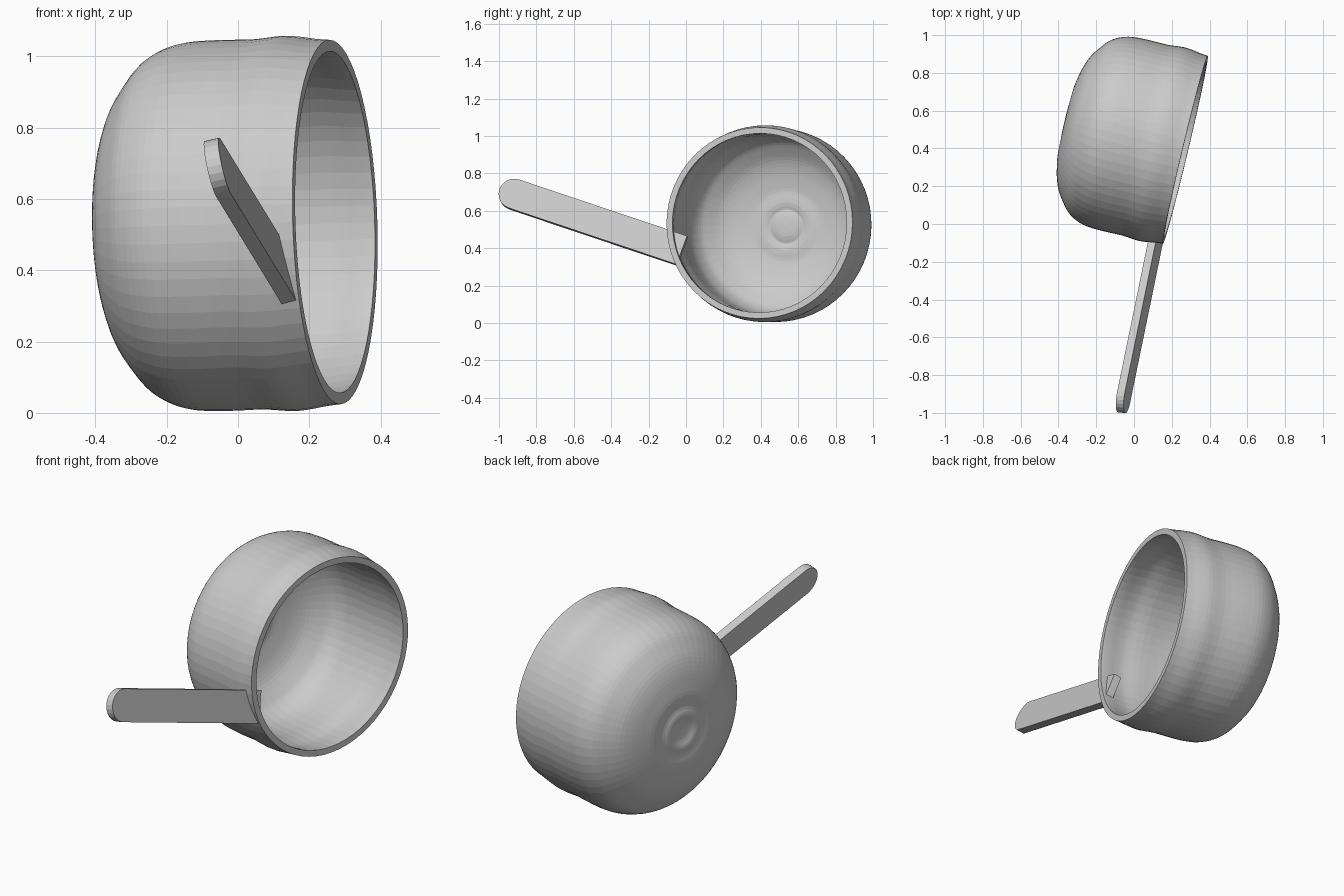
import bpy, bmesh, math
from mathutils import Vector, Matrix

if "Cube" in bpy.data.objects:
    bpy.data.objects.remove(bpy.data.objects["Cube"])

metal = bpy.data.materials.new("light grey metal")
metal.diffuse_color = (0.6, 0.6, 0.6, 1)
metal.use_nodes = True
metal.node_tree.nodes["Principled BSDF"].inputs["Base Color"].default_value = metal.diffuse_color


def frame(origin, z_dir, x_hint):
    """Matrix with local z along z_dir and local x close to x_hint."""
    z = Vector(z_dir).normalized()
    x = Vector(x_hint)
    x = (x - z * x.dot(z)).normalized()
    y = z.cross(x)
    m = Matrix((x, y, z)).transposed().to_4x4()
    m.translation = Vector(origin)
    return m


def finish(bm, name, matrix):
    bmesh.ops.transform(bm, matrix=matrix, verts=bm.verts)
    bmesh.ops.recalc_face_normals(bm, faces=bm.faces)
    mesh = bpy.data.meshes.new(name)
    bm.to_mesh(mesh)
    bm.free()
    mesh.materials.append(metal)
    obj = bpy.data.objects.new(name, mesh)
    bpy.context.collection.objects.link(obj)
    return obj


def lathe(name, profile, matrix, sides):
    """Revolve (radius, z) points; a zero radius makes a pole."""
    bm = bmesh.new()
    rings = []
    for r, z in profile:
        if r == 0:
            rings.append([bm.verts.new((0, 0, z))] * sides)
        else:
            rings.append([bm.verts.new((r * math.cos(a), r * math.sin(a), z))
                          for a in (2 * math.pi * i / sides for i in range(sides))])
    for lo, hi in zip(rings, rings[1:]):
        for i in range(sides):
            j = (i + 1) % sides
            quad = [lo[i], lo[j], hi[j], hi[i]]
            bm.faces.new(list(dict.fromkeys(quad)))
    return finish(bm, name, matrix)


def smooth_path(pts, steps=3):
    """Catmull-Rom curve through the profile points."""
    p = [Vector(q) for q in pts]
    p = [2 * p[0] - p[1]] + p + [2 * p[-1] - p[-2]]
    out = []
    for a, b, c, d in zip(p, p[1:], p[2:], p[3:]):
        for s in range(steps):
            t = s / steps
            out.append(0.5 * (2 * b + (c - a) * t + (2 * a - 5 * b + 4 * c - d) * t * t
                              + (3 * b - a - 3 * c + d) * t ** 3))
    return out + [p[-2]]


# Pot bowl: wavy side wall, rounded shoulder, rippled base, lying on its side
outer = [(0.0, -0.642), (0.05, -0.645), (0.09, -0.655), (0.13, -0.647), (0.19, -0.650),
         (0.25, -0.640), (0.31, -0.625), (0.37, -0.600), (0.425, -0.562), (0.47, -0.522),
         (0.50, -0.470), (0.516, -0.41), (0.520, -0.32), (0.519, -0.22), (0.526, -0.14),
         (0.523, -0.09), (0.515, -0.04), (0.511, 0.0)]
skin = smooth_path(outer)
wall = 0.033
inner = []
for k in range(len(skin) - 1, -1, -1):
    tangent = (skin[min(k + 1, len(skin) - 1)] - skin[max(k - 1, 0)]).normalized()
    q = skin[k] + wall * Vector((-tangent.y, tangent.x))
    inner.append((max(q.x, 0.0), q.y))
inner[0] = (0.479, 0.0)
inner[-1] = (0.0, inner[-1][1])
profile = [(0.0, skin[0].y)] + [tuple(q) for q in skin[1:]] + inner
lathe("pot_bowl", profile, frame((0.272, 0.393, 0.535), (0.972, -0.232, 0.03), (0, 0, 1)), 64)

# Handle: flat bar with a rounded tip, its root pushed through the wall
half_width, half_thick, length = 0.082, 0.021, 0.965
outline = [(half_width, length)]
outline += [(half_width * math.cos(a), -half_width * math.sin(a))
            for a in (math.pi * i / 12 for i in range(13))]
outline += [(-half_width, length)]
bm = bmesh.new()
face = bm.faces.new([bm.verts.new((x, -half_thick, z)) for x, z in outline])
ext = bmesh.ops.extrude_face_region(bm, geom=[face])
bmesh.ops.translate(bm, vec=(0, 2 * half_thick, 0),
                    verts=[g for g in ext["geom"] if isinstance(g, bmesh.types.BMVert)])
finish(bm, "handle", frame((-0.055, -0.918, 0.687), (0.19, 0.926, -0.311), (-0.17, 0.335, 0.927)))
